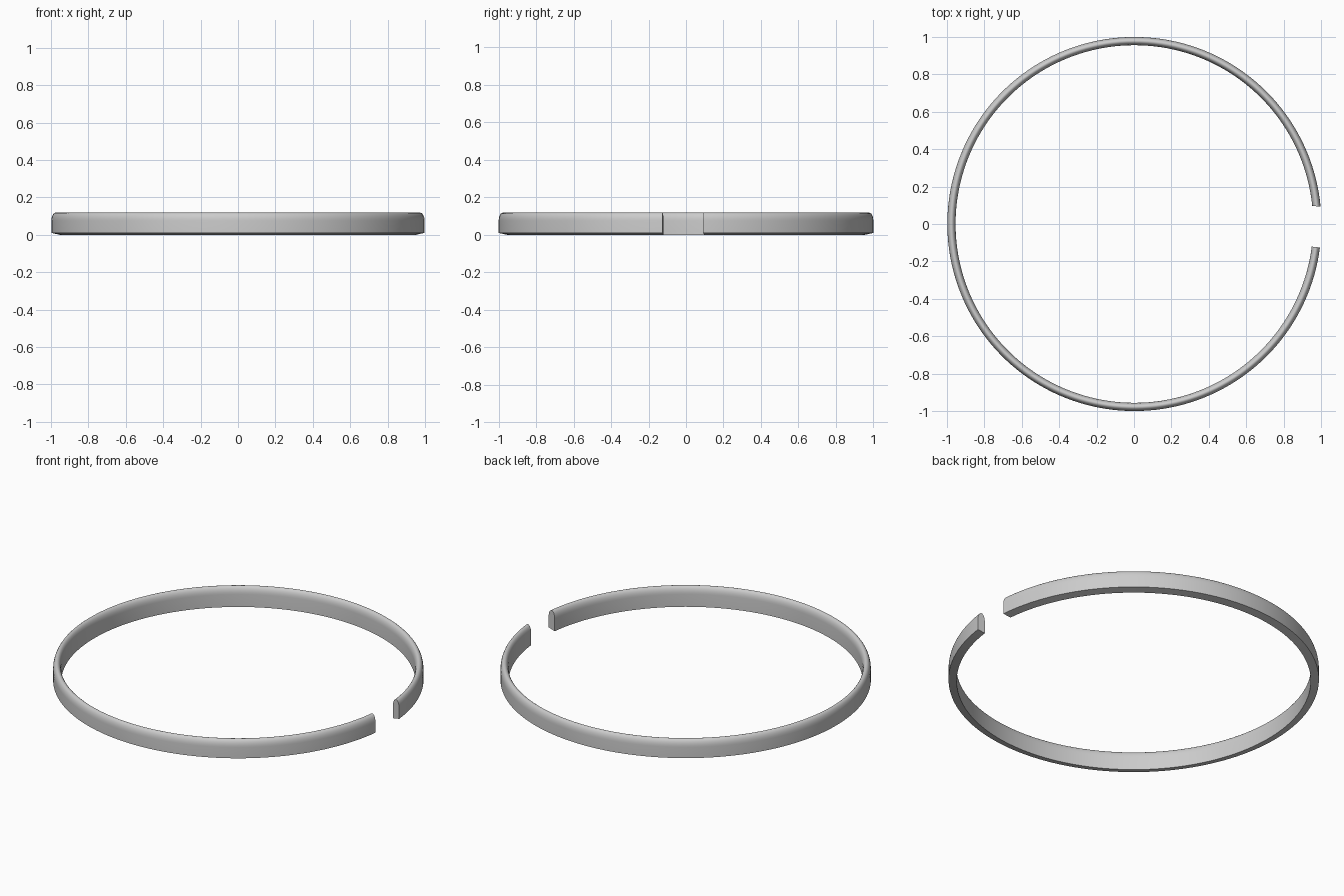
import bpy, bmesh, math

if "Cube" in bpy.data.objects:
    bpy.data.objects.remove(bpy.data.objects["Cube"])

SEGMENTS = 160
R_OUT, R_IN, HEIGHT, SHOULDER = 1.0, 0.956, 0.118, 0.075
SLOPE = -0.12                       # the gap is cut along two parallel lines

# Cross-section (radius, z): slightly slanted base, straight walls, domed top
mid, half = (R_OUT + R_IN) / 2, (R_OUT - R_IN) / 2
profile = [(R_IN, 0.0), (R_OUT, 0.01)]
for i in range(13):
    a = math.pi * i / 12
    profile.append((mid + half * math.cos(a),
                    SHOULDER + (HEIGHT - SHOULDER) * math.sin(a)))


def cut_angle(r, x, y):
    """Angle where radius r meets the cut line through (x, y)."""
    phi = math.atan(SLOPE)
    return phi + math.asin((y - SLOPE * x) * math.cos(phi) / r)


# Sweep the section round the open ring
bm = bmesh.new()
rings = []
for k in range(SEGMENTS + 1):
    t = k / SEGMENTS
    ring = []
    for r, z in profile:
        start = cut_angle(r, 0.996, 0.092)
        end = cut_angle(r, 0.992, -0.126) + 2 * math.pi
        a = start + (end - start) * t
        ring.append(bm.verts.new((r * math.cos(a) + 0.002, r * math.sin(a), z)))
    rings.append(ring)
n = len(profile)
for a, b in zip(rings, rings[1:]):
    for i in range(n):
        j = (i + 1) % n
        bm.faces.new((a[i], a[j], b[j], b[i]))

# End caps
bm.faces.new(rings[0])
bm.faces.new(rings[-1])
bmesh.ops.recalc_face_normals(bm, faces=bm.faces)

mesh = bpy.data.meshes.new("open_ring")
bm.to_mesh(mesh)
bm.free()
obj = bpy.data.objects.new("open_ring", mesh)
bpy.context.collection.objects.link(obj)
bpy.context.view_layer.objects.active = obj
obj.select_set(True)
bpy.ops.object.shade_smooth_by_angle(angle=math.radians(40))
